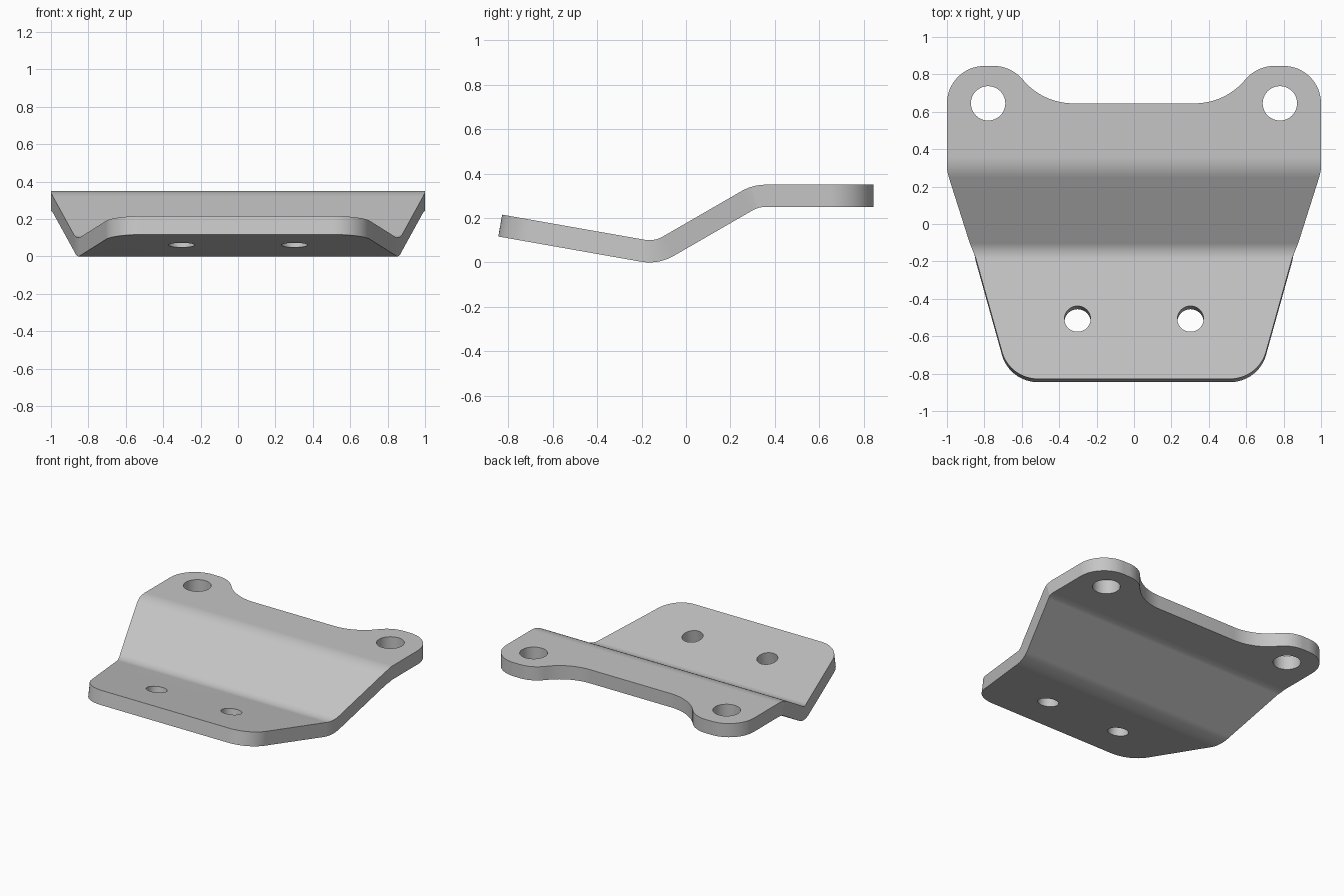
import bpy, bmesh
from math import sin, cos, tan, pi, radians, atan2, atan

cube = bpy.data.objects.get("Cube")
if cube:
    bpy.data.objects.remove(cube, do_unlink=True)

HALF = 0.05                 # half the sheet thickness
R = 0.17                    # bend radius at the middle of the sheet
FRONT, SLOPE = radians(10), radians(30)
Y_LOW, Y_HIGH = -0.165, 0.359   # centre lines of the two bends
S1, S2 = -R * FRONT, R * SLOPE  # bend limits measured along the sheet
S3 = S2 + (Y_HIGH - Y_LOW - 2 * R * sin(SLOPE)) / cos(SLOPE)
S4 = S3 + R * SLOPE
S_FRONT, S_HOLE = -0.682, S4 + 0.286


def bend(s, t):
    """Map distance s along the flat sheet and height t to bent y, z."""
    z_low = HALF + R
    z_high = 0.3 - R
    if s < S2:                                   # front leaf and lower bend
        a = max(s, S1) / R
        extra = min(s - S1, 0)
        y, z = Y_LOW + R * sin(a), z_low - R * cos(a)
    elif s < S3:                                 # slope
        a, extra = SLOPE, s - S2
        y, z = Y_LOW + R * sin(a), z_low - R * cos(a)
    else:                                        # upper bend and rear leaf
        a = max(S4 - s, 0) / R
        extra = max(s - S4, 0)
        y, z = Y_HIGH - R * sin(a), z_high + R * cos(a)
    return (y + extra * cos(a) - t * sin(a), z + extra * sin(a) + t * cos(a))


def arc(cx, cy, r, a0, a1, n=16):
    return [(cx + r * cos(a0 + (a1 - a0) * i / n),
             cy + r * sin(a0 + (a1 - a0) * i / n)) for i in range(n + 1)]


# Right-hand half of the flat outline, front to rear
TAPER, WAIST, CORNER = 0.275, 0.853, 0.2
lean = atan(TAPER)
corner_x = WAIST + TAPER * S_FRONT - CORNER * tan((pi / 2 - lean) / 2)
half = arc(corner_x, S_FRONT + CORNER, CORNER, -pi / 2, -lean)
half += [(1, (1 - WAIST) / TAPER)]
half += arc(0.8, S_HOLE, 0.2, 0, pi / 2)
fillet = 0.35
join = atan2(fillet, -0.425)
half += arc(0.75, S_HOLE, 0.2, pi / 2, join)
half += arc(0.325, S_HOLE + fillet, fillet, join - pi, -pi / 2)
outline = half + [(-x, y) for x, y in reversed(half)]

# Flat sheet with four holes, as a filled and extruded curve
loops = [outline]
for side in (-1, 1):
    loops.append(arc(side * 0.78, S_HOLE, 0.092, 0, 2 * pi, 48)[:-1])
    loops.append(arc(side * 0.302, -0.356, 0.07, 0, 2 * pi, 48)[:-1])
curve = bpy.data.curves.new("sheet_outline", 'CURVE')
curve.dimensions = '2D'
curve.fill_mode = 'BOTH'
curve.extrude = HALF
for pts in loops:
    spline = curve.splines.new('POLY')
    spline.points.add(len(pts) - 1)
    for p, (x, y) in zip(spline.points, pts):
        p.co = (x, y, 0, 1)
    spline.use_cyclic_u = True
flat = bpy.data.objects.new("flat_sheet", curve)
bpy.context.collection.objects.link(flat)
bpy.context.view_layer.update()
mesh = bpy.data.meshes.new_from_object(
    flat.evaluated_get(bpy.context.evaluated_depsgraph_get()))
bpy.data.objects.remove(flat, do_unlink=True)

# Slice across the bends, then fold the sheet
bm = bmesh.new()
bm.from_mesh(mesh)
bmesh.ops.remove_doubles(bm, verts=bm.verts, dist=0.0002)
STEPS = 12
for start, end in ((S1, S2), (S3, S4)):
    for i in range(STEPS + 1):
        bmesh.ops.bisect_plane(
            bm, geom=bm.verts[:] + bm.edges[:] + bm.faces[:], dist=0.00001,
            plane_co=(0, start + (end - start) * i / STEPS, 0),
            plane_no=(0, 1, 0))
for v in bm.verts:
    v.co.y, v.co.z = bend(v.co.y, v.co.z)
bmesh.ops.recalc_face_normals(bm, faces=bm.faces)
bm.to_mesh(mesh)
bm.free()

# Plain grey metal
grey = bpy.data.materials.new("grey_metal")
grey.use_nodes = True
colour = (0.56, 0.56, 0.56, 1)
grey.diffuse_color = colour
grey.node_tree.nodes["Principled BSDF"].inputs["Base Color"].default_value = colour
mesh.materials.clear()
mesh.materials.append(grey)
for p in mesh.polygons:
    p.material_index = 0

bracket = bpy.data.objects.new("bent_bracket_plate", mesh)
bpy.context.collection.objects.link(bracket)
bpy.ops.object.select_all(action='DESELECT')
bracket.select_set(True)
bpy.context.view_layer.objects.active = bracket
bpy.ops.object.shade_smooth_by_angle(angle=radians(30))
normals = bracket.modifiers.new("even_normals", 'WEIGHTED_NORMAL')
normals.keep_sharp = True
